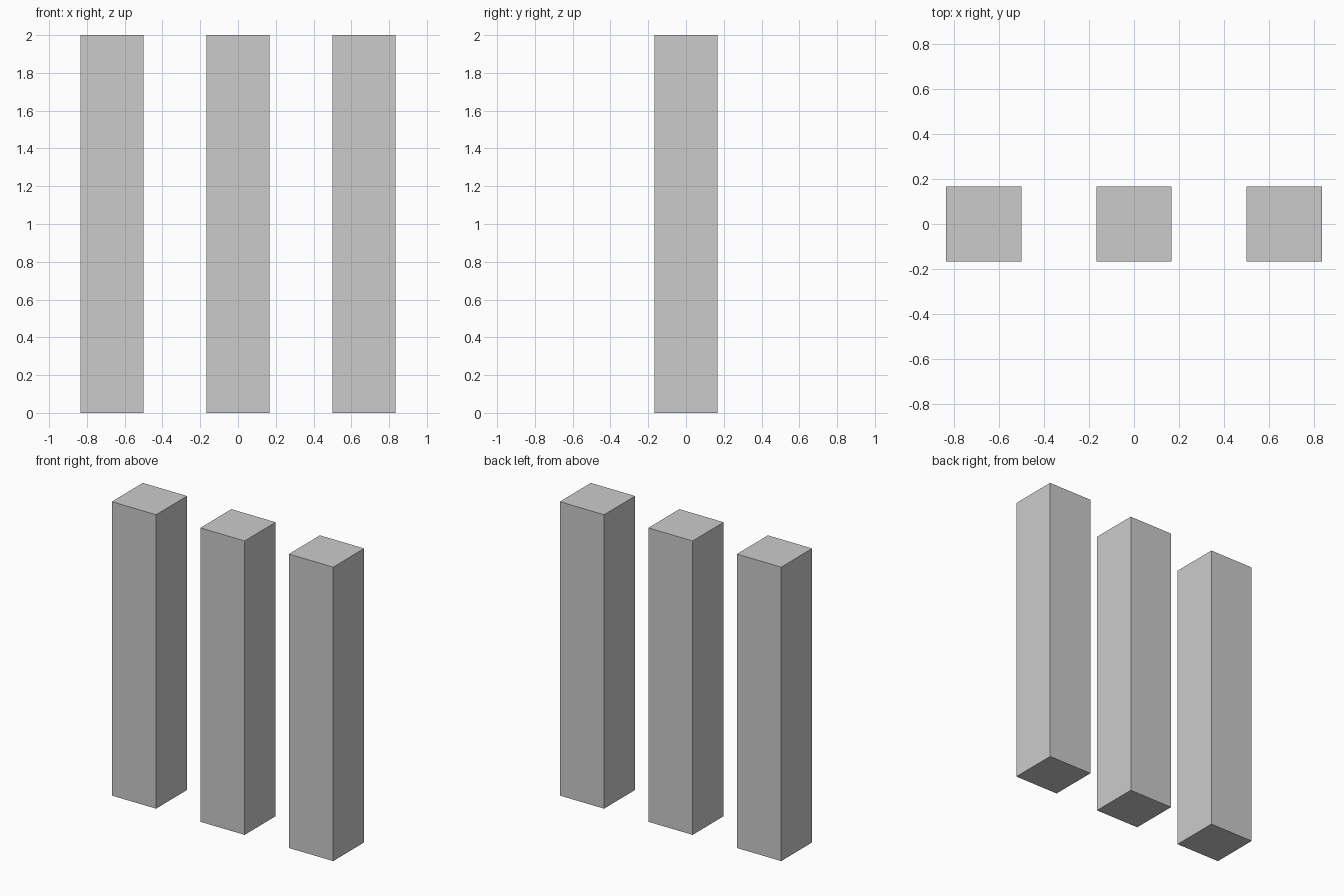
import bpy

if "Cube" in bpy.data.objects:
    bpy.data.objects.remove(bpy.data.objects["Cube"])

WIDTH = 1 / 3    # square cross-section
HEIGHT = 2.0
SPACING = 2 / 3  # centre to centre


def add_pillar(name, x):
    bpy.ops.mesh.primitive_cube_add(size=1, location=(x, 0, HEIGHT / 2))
    pillar = bpy.context.object
    pillar.name = name
    pillar.scale = (WIDTH, WIDTH, HEIGHT)
    bpy.ops.object.transform_apply(location=False, rotation=False, scale=True)


# Row of three identical square pillars
for i, side in enumerate(("left", "middle", "right")):
    add_pillar(f"{side}_pillar", (i - 1) * SPACING)
